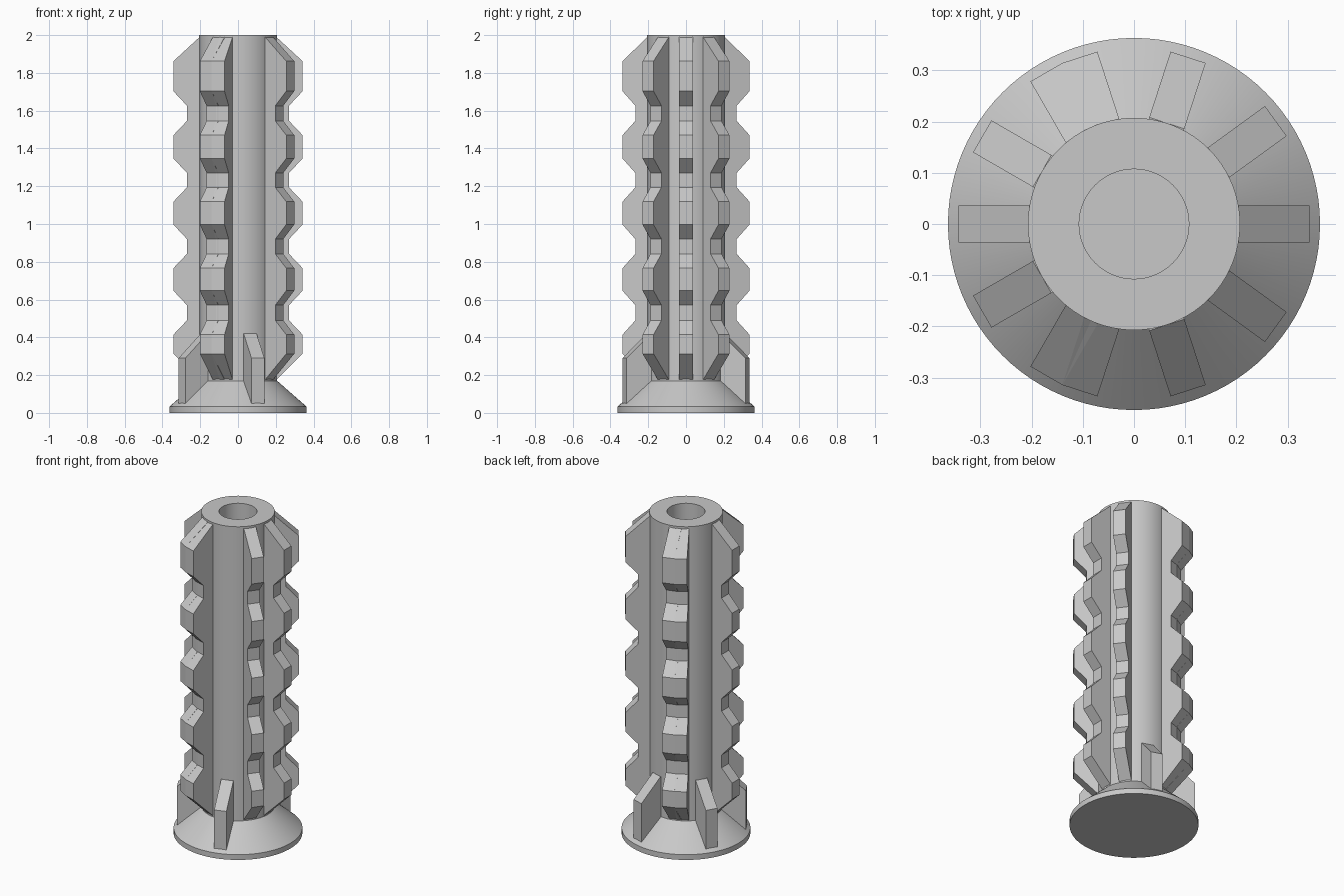
import bpy, bmesh
from math import radians
from mathutils import Matrix

cube = bpy.data.objects.get("Cube")
if cube:
    bpy.data.objects.remove(cube, do_unlink=True)

grey = bpy.data.materials.new("plain grey")
grey.use_nodes = True
colour = (0.58, 0.58, 0.58, 1)
grey.diffuse_color = colour
grey.node_tree.nodes["Principled BSDF"].inputs["Base Color"].default_value = colour

ROOT, CREST, VALLEY = 0.185, 0.342, 0.27
WIDTH = 0.072


def finish(name, bm):
    bmesh.ops.recalc_face_normals(bm, faces=bm.faces)
    mesh = bpy.data.meshes.new(name)
    bm.to_mesh(mesh)
    bm.free()
    mesh.materials.append(grey)
    obj = bpy.data.objects.new(name, mesh)
    bpy.context.collection.objects.link(obj)
    return obj


def radial_slab(name, profile, angle):
    """Extrude a (radius, height) outline to a slab pointing along an angle."""
    bm = bmesh.new()
    face = bm.faces.new([bm.verts.new((r, -WIDTH / 2, z)) for r, z in profile])
    grown = bmesh.ops.extrude_face_region(bm, geom=[face])["geom"]
    moved = [v for v in grown if isinstance(v, bmesh.types.BMVert)]
    bmesh.ops.translate(bm, verts=moved, vec=(0, WIDTH, 0))
    bmesh.ops.rotate(bm, verts=bm.verts, matrix=Matrix.Rotation(radians(angle), 3, "Z"))
    return finish(name, bm)


def lathe(name, profile, steps=96):
    """Spin a (radius, height) outline about the vertical axis."""
    bm = bmesh.new()
    verts = [bm.verts.new((r, 0, z)) for r, z in profile]
    edges = [bm.edges.new(pair) for pair in zip(verts, verts[1:])]
    bmesh.ops.spin(bm, geom=verts + edges, axis=(0, 0, 1), cent=(0, 0, 0),
                   angle=radians(360), steps=steps)
    bmesh.ops.remove_doubles(bm, verts=bm.verts, dist=1e-5)
    obj = finish(name, bm)
    bpy.ops.object.select_all(action="DESELECT")
    obj.select_set(True)
    bpy.context.view_layer.objects.active = obj
    bpy.ops.object.shade_smooth_by_angle(angle=radians(30))
    return obj


# Flanged foot, tapered collar and hollow sleeve, closed underneath
lathe("sleeve_body", [(0, 0), (0.363, 0), (0.363, 0.033), (0.207, 0.17),
                      (0.207, 2), (0.107, 2), (0.107, 0.05), (0, 0.05)])

# Toothed gripping ribs
crests = [(0.313, 0.414), (0.647, 0.766), (0.997, 1.118), (1.347, 1.47), (1.703, 1.862)]
teeth = [(ROOT, 0.175), (0.203, 0.175)]
for i, (low, high) in enumerate(crests):
    if i:
        teeth.append((VALLEY, low - 0.077))
    teeth += [(CREST, low), (CREST, high)]
    if i < len(crests) - 1:
        teeth.append((VALLEY, high + 0.076))
teeth += [(0.203, 1.99), (ROOT, 1.99)]
for angle in (0, 36, 108, 120, 180, 240, 252, 324):
    radial_slab(f"toothed_rib_{angle}", teeth, angle)

# Short stiffening fins above the foot
fin = [(ROOT, 0.05), (CREST, 0.05), (CREST, 0.29), (0.207, 0.42), (ROOT, 0.42)]
for angle in (72, 150, 210, 288):
    radial_slab(f"base_fin_{angle}", fin, angle)
